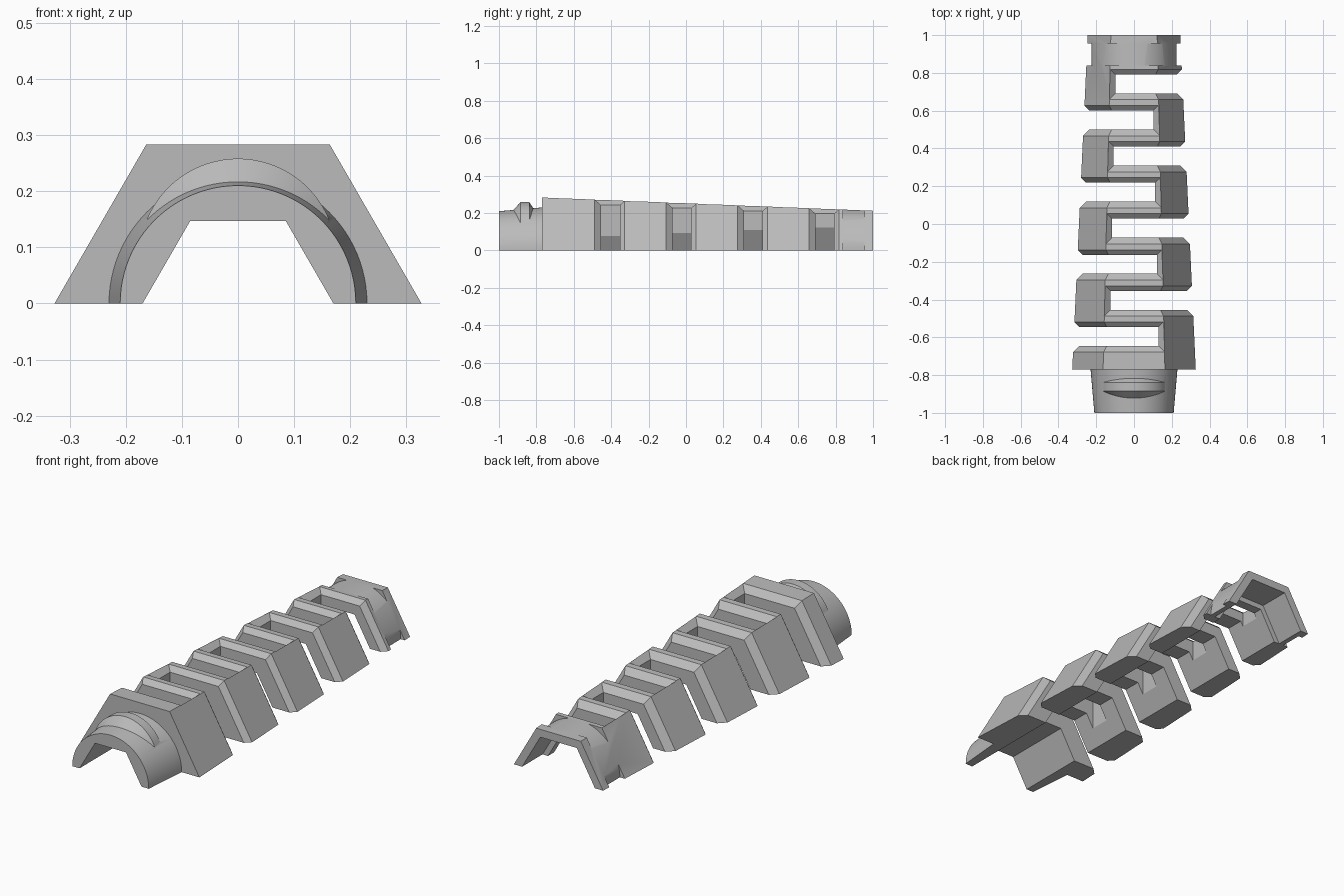
import bpy, bmesh, math

if "Cube" in bpy.data.objects:
    bpy.data.objects.remove(bpy.data.objects["Cube"])

grey = bpy.data.materials.new("mid_grey")
grey.use_nodes = True
grey.diffuse_color = (0.5, 0.5, 0.5, 1)
grey.node_tree.nodes["Principled BSDF"].inputs["Base Color"].default_value = (0.5, 0.5, 0.5, 1)

S = math.sqrt(3) / 2
CHAMFER = 0.03


def loft(name, sections, helper=True):
    """Closed solid through (y, [(x, z), ...]) sections."""
    bm = bmesh.new()
    rings = [[bm.verts.new((x, y, z)) for x, z in pts] for y, pts in sections]
    n = len(rings[0])
    for a, b in zip(rings, rings[1:]):
        for i in range(n):
            j = (i + 1) % n
            bm.faces.new((a[i], a[j], b[j], b[i]))
    bm.faces.new(rings[0])
    bm.faces.new(rings[-1])
    bmesh.ops.recalc_face_normals(bm, faces=bm.faces)
    mesh = bpy.data.meshes.new(name)
    bm.to_mesh(mesh)
    bm.free()
    mesh.materials.append(grey)
    ob = bpy.data.objects.new(name, mesh)
    bpy.context.collection.objects.link(ob)
    ob.hide_render = helper
    return ob


def half_hex(r):
    return [(r, 0), (r / 2, r * S), (-r / 2, r * S), (-r, 0)]


def arc(r, cz=0, start=0.0, n=48):
    span = math.pi - 2 * start
    return [(r * math.cos(start + span * i / n), cz + r * math.sin(start + span * i / n))
            for i in range(n + 1)]


def radius(y):
    """Outer radius of the tapering sleeve."""
    return 0.327 - 0.082 * (y + 0.77) / 1.77


def combine(target, tool, operation):
    mod = target.modifiers.new(tool.name, 'BOOLEAN')
    mod.operation = operation
    mod.solver = 'EXACT'
    mod.object = tool
    bpy.context.view_layer.objects.active = target
    bpy.ops.object.modifier_apply(modifier=mod.name)
    bpy.data.objects.remove(tool)


def slot_core(yc, side):
    """Straight slot, open to one side."""
    end = radius(yc) / 2 - CHAMFER
    box = [(side * x, z) for x, z in ((-0.6, -0.1), (end, -0.1), (end, 0.5), (-0.6, 0.5))]
    return loft("slot_core", [(yc - 0.05, box), (yc + 0.05, box)])


def slot_flare(yc, side):
    """Widening rim of a slot; t runs from the inset depth outwards."""
    r = radius(yc)
    end = r / 2 - CHAMFER

    def rim(t):
        rt = r + CHAMFER * (t - 1)
        slope = 0.1 / (2 * S)
        pts = [(-rt - slope, -0.1), (-rt / 2, rt * S), (end + CHAMFER * t, rt * S),
               (end + CHAMFER * 1.5, (r + CHAMFER * 0.5) * S),
               (end + CHAMFER * 1.5, 0.5), (-0.6, 0.5), (-0.6, -0.1)]
        return [(side * x, z) for x, z in pts]

    steps = ((-1, 1.3), (-1, -0.2), (1, -0.2), (1, 1.3))
    return loft("slot_flare", [(yc + s * (0.05 + CHAMFER * t), rim(t)) for s, t in steps])


def cavity(name, r, y0, y1):
    pts = [(r, -0.1)] + half_hex(r) + [(-r, -0.1)]
    return loft(name, [(y0, pts), (y1, pts)])


# Tapered half-hexagon sleeve
sleeve = loft("strain_relief_sleeve", [(y, half_hex(radius(y))) for y in (-0.77, 1.0)], False)

# Alternating flexing slots, straight cuts first and then their rims
for cutter in (slot_core, slot_flare):
    for i in range(8):
        combine(sleeve, cutter(-0.595 + 0.191 * i, 1 if i % 2 == 0 else -1), 'DIFFERENCE')

# Round collar at the front, with the raised catch on top
collar = loft("front_collar", [(-1.0, arc(0.21)), (-0.74, arc(0.2325))])
catch = loft("collar_catch", [(y, arc(r, 0.082, 0.4)) for y, r in
                              ((-0.93, 0.126), (-0.885, 0.176), (-0.838, 0.176), (-0.805, 0.126))])
combine(collar, catch, 'UNION')
combine(sleeve, collar, 'UNION')

# Hollow inside, wider at the rear
combine(sleeve, cavity("cable_channel", 0.17, -1.1, 1.1), 'DIFFERENCE')
combine(sleeve, cavity("rear_pocket", 0.2, 0.84, 1.1), 'DIFFERENCE')

# Round groove near the rear
ring = [(0.225, -0.1)] + arc(0.225) + [(-0.225, -0.1), (-0.5, -0.1), (-0.5, 0.5), (0.5, 0.5), (0.5, -0.1)]
combine(sleeve, loft("rear_groove", [(0.84, ring), (0.955, ring)]), 'DIFFERENCE')

bpy.ops.object.select_all(action='DESELECT')
sleeve.select_set(True)
bpy.context.view_layer.objects.active = sleeve
bpy.ops.object.shade_smooth_by_angle(angle=math.radians(20))
